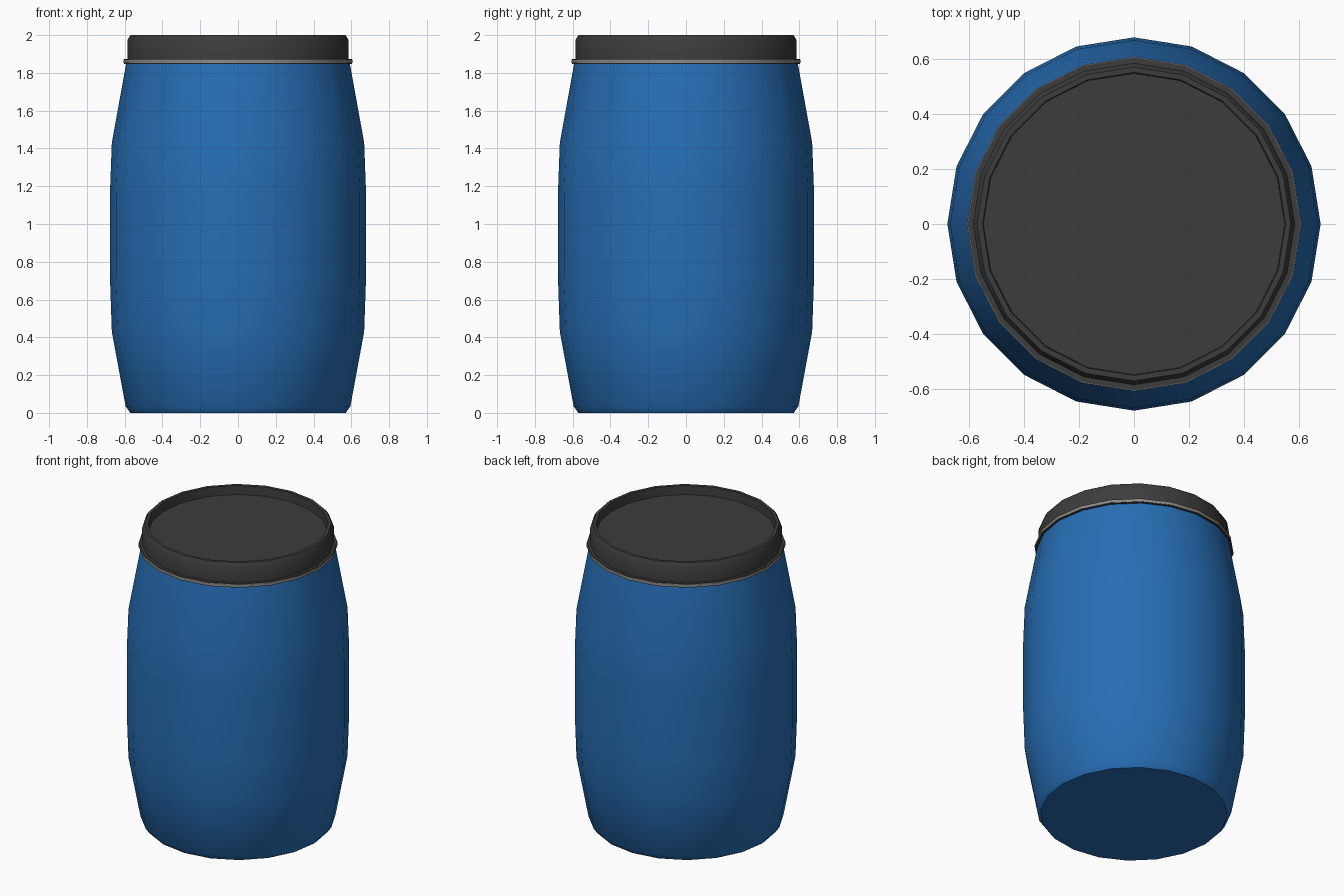
import bpy, math

if "Cube" in bpy.data.objects:
    bpy.data.objects.remove(bpy.data.objects["Cube"])

SIDES = 20


def material(name, rgb):
    m = bpy.data.materials.new(name)
    m.diffuse_color = (*rgb, 1)
    m.use_nodes = True
    m.node_tree.nodes["Principled BSDF"].inputs["Base Color"].default_value = m.diffuse_color
    return m


def lathe(name, profile, mat, cap_start=False, cap_end=False, closed=False, angle=32):
    """Spin a (radius, height) profile round z."""
    n = len(profile)
    verts, faces = [], []
    for r, z in profile:
        for i in range(SIDES):
            a = 2 * math.pi * i / SIDES
            verts.append((r * math.cos(a), r * math.sin(a), z))
    for k in range(n if closed else n - 1):
        a, b = k * SIDES, ((k + 1) % n) * SIDES
        for i in range(SIDES):
            j = (i + 1) % SIDES
            faces.append((a + i, a + j, b + j, b + i))
    if cap_start:
        faces.append(tuple(reversed(range(SIDES))))
    if cap_end:
        faces.append(tuple(range((n - 1) * SIDES, n * SIDES)))
    mesh = bpy.data.meshes.new(name)
    mesh.from_pydata(verts, [], faces)
    mesh.materials.append(mat)
    ob = bpy.data.objects.new(name, mesh)
    bpy.context.collection.objects.link(ob)
    bpy.ops.object.select_all(action='DESELECT')
    ob.select_set(True)
    bpy.context.view_layer.objects.active = ob
    bpy.ops.object.shade_smooth_by_angle(angle=math.radians(angle))
    return ob


blue = material("blue plastic", (0.020, 0.155, 0.46))
black = material("black plastic", (0.046, 0.046, 0.046))
steel = material("grey metal", (0.27, 0.26, 0.24))

# Bulging barrel body
lathe("barrel_body",
      [(0.57, 0), (0.595, 0.035), (0.668, 0.43), (0.678, 0.72),
       (0.678, 1.16), (0.668, 1.43), (0.592, 1.85)],
      blue, cap_start=True, cap_end=True, angle=40)

# Lid: skirt flange, raised rim and recessed floor
lathe("lid",
      [(0.585, 1.848), (0.604, 1.848), (0.604, 1.874), (0.585, 1.874),
       (0.585, 1.975), (0.57, 2.0), (0.55, 2.0), (0.547, 1.94)],
      black, cap_end=True)

# Metal clamp band round the lid skirt
lathe("clamp_ring",
      [(0.598, 1.852), (0.607, 1.852), (0.607, 1.870), (0.598, 1.870)],
      steel, closed=True)
